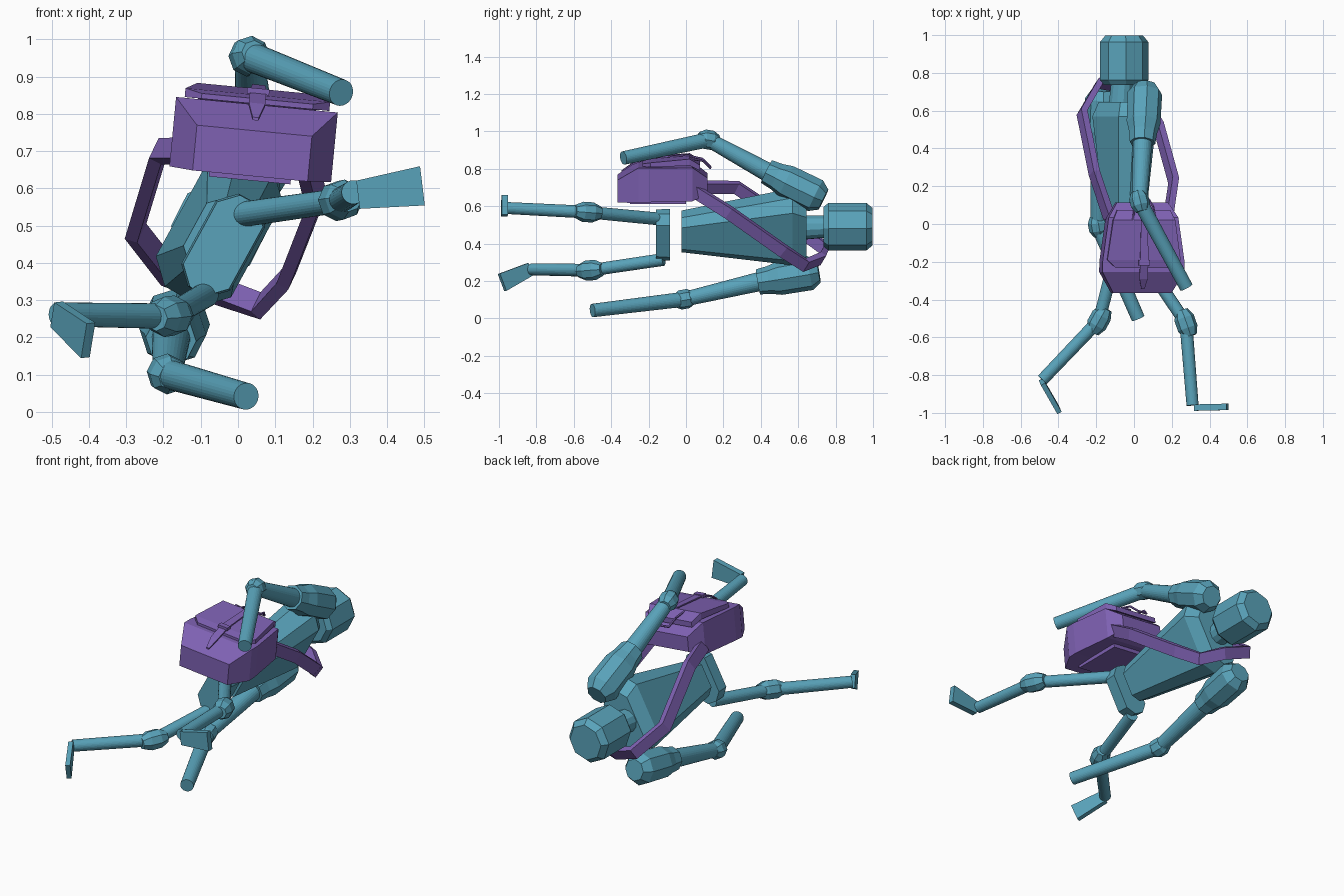
import bpy, bmesh, math
from mathutils import Vector, Matrix

if "Cube" in bpy.data.objects:
    bpy.data.objects.remove(bpy.data.objects["Cube"])


def material(name, rgb):
    m = bpy.data.materials.new(name)
    m.diffuse_color = (*rgb, 1)
    m.use_nodes = True
    m.node_tree.nodes["Principled BSDF"].inputs["Base Color"].default_value = m.diffuse_color
    return m


TEAL = material("teal", (0.10, 0.365, 0.49))
PURPLE = material("purple", (0.21, 0.12, 0.45))


def loft(name, rings, mat, matrix=None):
    """Skin a list of equal-length point rings and cap both ends."""
    bm = bmesh.new()
    vs = [[bm.verts.new(p) for p in r] for r in rings]
    n = len(rings[0])
    for a, b in zip(vs, vs[1:]):
        for i in range(n):
            j = (i + 1) % n
            bm.faces.new((a[i], a[j], b[j], b[i]))
    bm.faces.new(vs[0][::-1])
    bm.faces.new(vs[-1])
    if matrix:
        bm.transform(matrix)
    bmesh.ops.recalc_face_normals(bm, faces=bm.faces)
    me = bpy.data.meshes.new(name)
    bm.to_mesh(me)
    bm.free()
    me.materials.append(mat)
    ob = bpy.data.objects.new(name, me)
    bpy.context.collection.objects.link(ob)
    return ob


def limb(name, a, b, stations, sides, mat=TEAL):
    """Round or faceted part along a-b; stations are (fraction, radius)."""
    a, b = Vector(a), Vector(b)
    d = (b - a).normalized()
    ref = Vector((0.45, 0, 0.89))
    u = (ref - d * ref.dot(d)).normalized()
    v = d.cross(u)
    rings = []
    for t, r in stations:
        c = a.lerp(b, t)
        angs = [2 * math.pi * (i + 0.5) / sides for i in range(sides)]
        rings.append([c + (u * math.cos(q) + v * math.sin(q)) * r for q in angs])
    return loft(name, rings, mat)


def tube(name, a, b, r0, r1, mat=TEAL, sides=28):
    return limb(name, a, b, [(0, r0), (1, r1)], sides, mat)


def joint(name, c, direction, r, half):
    d = Vector(direction).normalized() * half
    c = Vector(c)
    return limb(name, c - d, c + d,
                [(0, r * .65), (.3, r), (.7, r), (1, r * .65)], 8)


def slab_ring(cx, y, cz, hu, hv, ch):
    """Chamfered rectangle in the xz plane, rolled to the body's lean."""
    u, v = Vector((0.48, 0, 0.877)), Vector((0.877, 0, -0.48))
    pts = [(hu, hv - ch), (hu - ch, hv), (ch - hu, hv), (-hu, hv - ch),
           (-hu, ch - hv), (ch - hu, -hv), (hu - ch, -hv), (hu, ch - hv)]
    return [Vector((cx, y, cz)) + u * p + v * q for p, q in pts]


# Head, neck, torso and pelvis
limb("head", (-.052, .735, .49), (-.052, .998, .49),
     [(0, .105), (.1, .128), (.87, .128), (1, .1)], 8)
tube("neck", (-.07, .62, .485), (-.062, .75, .49), .066, .06, sides=12)
loft("torso", [slab_ring(-.045, -.025, .465, .105, .08, .04),
               slab_ring(-.05, .57, .49, .205, .115, .06),
               slab_ring(-.055, .645, .475, .17, .085, .05)], TEAL)
loft("pelvis", [slab_ring(-.04, -.16, .447, .14, .07, .045),
                slab_ring(-.04, -.085, .447, .142, .075, .045)], TEAL)

# Arms: shoulder cap, upper arm, elbow, forearm
arms = {
    "right": [(.06, .735, .635), (.045, .43, .785), (.03, .12, .955), (.277, -.335, .857)],
    "left": [(-.165, .71, .25), (-.18, .385, .195), (-.19, -.01, .102), (.022, -.5, .042)],
}
for side, (s, e, k, h) in arms.items():
    s, e, k, h = map(Vector, (s, e, k, h))
    limb(side + "_shoulder", s, e,
         [(0, .06), (.14, .092), (.65, .09), (.82, .075), (1, .068)], 8)
    up, fore = (k - e).normalized(), (h - k).normalized()
    tube(side + "_upper_arm", e - up * .03, k - up * .03, .052, .04)
    joint(side + "_elbow", k, up + fore, .052, .055)
    tube(side + "_forearm", k + fore * .03, h, .04, .036)

# Legs: thigh, knee, shin
legs = {
    "right": [(.01, -.13, .53), (.275, -.525, .568), (.31, -.96, .59)],
    "left": [(-.085, -.12, .315), (-.185, -.51, .257), (-.485, -.825, .262)],
}
for side, (hip, k, a) in legs.items():
    hip, k, a = map(Vector, (hip, k, a))
    th, sh = (k - hip).normalized(), (a - k).normalized()
    tube(side + "_thigh", hip, k - th * .045, .034, .033)
    joint(side + "_knee", k, th + sh, .054, .072)
    tube(side + "_shin", k + sh * .05, a, .034, .032)


def foot(name, heel, toe, across, normal, w0, w1, th):
    rings = []
    s, n = Vector(across).normalized(), Vector(normal).normalized() * th / 2
    for c, w in ((heel, w0), (toe, w1)):
        c = Vector(c)
        rings.append([c - s * w - n, c + s * w - n, c + s * w + n, c - s * w + n])
    loft(name, rings, TEAL)


# Wedge feet
foot("right_foot", (.322, -.972, .583), (.495, -.968, .607),
     (-.12, 0, .99), (0, 1, 0), .038, .053, .034)
foot("left_foot", (-.487, -.835, .262), (-.402, -.983, .192),
     (.15, -.35, .92), (-.88, -.45, -.1), .036, .05, .026)

# Backpack, built level and then rolled about y
PACK = Matrix.Translation((.042, 0, .733)) @ Matrix.Rotation(math.radians(5.5), 4, 'Y')


def block(name, stations):
    """Rectangles along y: (y, half width, bottom, top)."""
    rings = [[(-w, y, b), (w, y, b), (w, y, t), (-w, y, t)] for y, w, b, t in stations]
    return loft(name, rings, PURPLE, PACK)


block("backpack_body", [(-.365, .155, -.1, .022), (-.255, .218, -.095, .092),
                        (-.2, .218, -.092, .092), (.035, .185, -.09, .09),
                        (.115, .135, -.055, .03)])
block("backpack_base_panel", [(-.3, .11, -.112, -.09), (.0, .11, -.112, -.09)])
block("backpack_flap", [(-.232, .15, .094, .108), (-.19, .195, .094, .118),
                        (.02, .165, .1, .135), (.075, .14, .07, .1)])
block("buckle_strap", [(-.345, .008, .05, .058), (-.29, .022, .088, .096),
                       (-.2, .022, .122, .13), (.02, .018, .139, .146)])
block("buckle", [(-.22, .03, .12, .136), (-.19, .03, .12, .136)])

# Carry loop above the back edge
loop = [(x, y, z) for x, y, z in
        ((-.06, .02, .13), (-.05, .09, .115), (-.03, .13, .075),
         (.03, .13, .075), (.05, .09, .115), (.06, .02, .13))]
for i, (p, q) in enumerate(zip(loop, loop[1:])):
    tube("carry_loop_%d" % i, PACK @ Vector(p), PACK @ Vector(q), .006, .006, PURPLE, 6)

# Shoulder straps: one flat band from the pack around the chest
path = [Vector(p) for p in (
    (-.13, .03, .70), (-.21, .27, .70), (-.275, .59, .485), (-.185, .745, .37),
    (-.04, .72, .32), (.06, .635, .285), (.13, .52, .36), (.21, .23, .565), (.18, .03, .69))]
axis = Vector((0, 0, 0))
mid = sum(path, Vector()) / len(path)
for p, q in zip(path, path[1:]):
    axis += (p - mid).cross(q - mid)
axis.normalize()
bands = []
for i, p in enumerate(path):
    tan = (path[min(i + 1, len(path) - 1)] - path[max(i - 1, 0)]).normalized()
    side = (axis - tan * axis.dot(tan)).normalized()
    out = tan.cross(side)
    a, b = side * .033, out * .018
    bands.append([p - a - b, p + a - b, p + a + b, p - a + b])
loft("shoulder_straps", bands, PURPLE)
